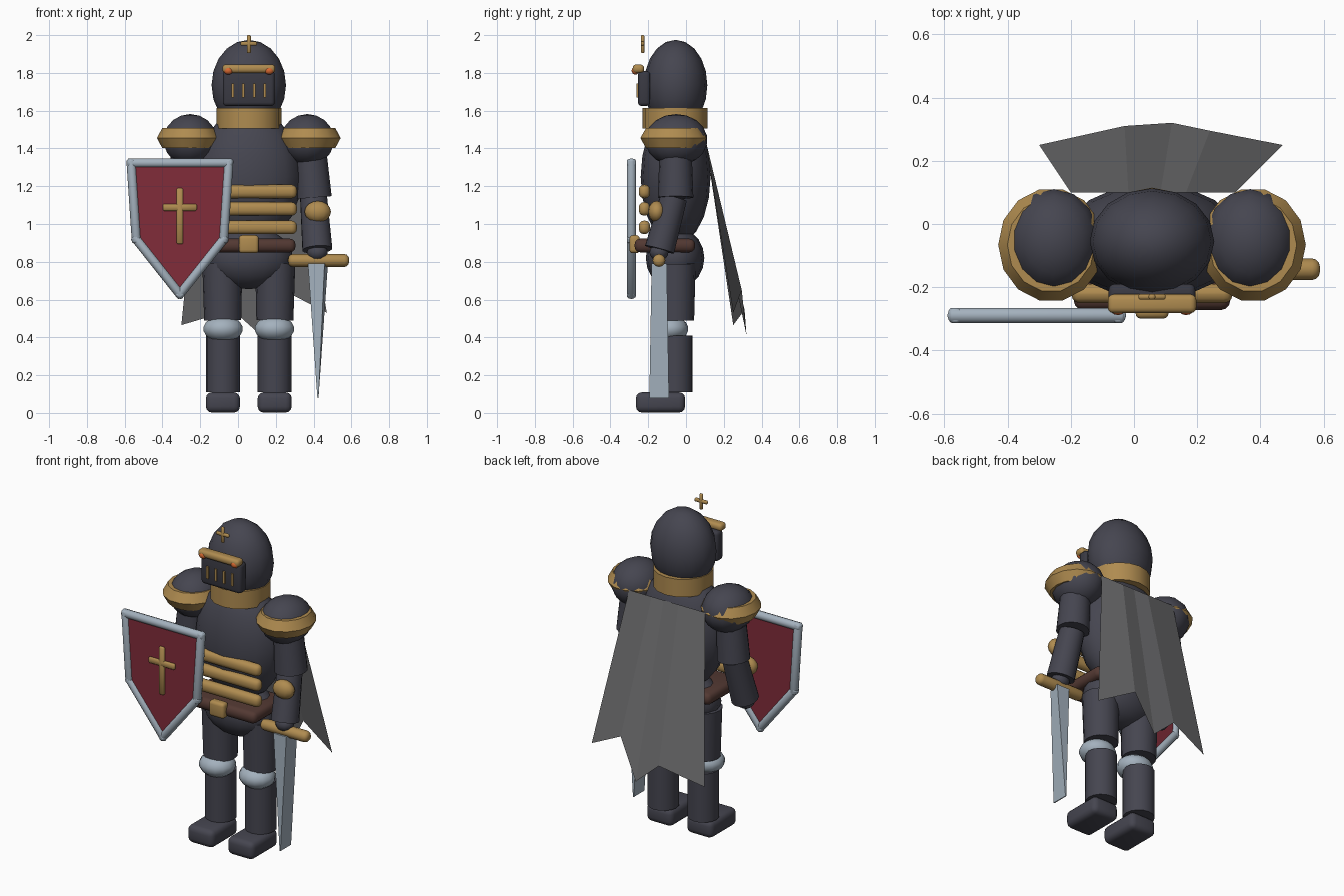
import bpy, bmesh, math
from mathutils import Vector, Matrix

if "Cube" in bpy.data.objects:
    bpy.data.objects.remove(bpy.data.objects["Cube"])

CX, CY = 0.057, -0.055   # body axis


def mat(name, col):
    m = bpy.data.materials.new(name)
    m.diffuse_color = (*col, 1)
    m.use_nodes = True
    m.node_tree.nodes["Principled BSDF"].inputs["Base Color"].default_value = m.diffuse_color
    return m


DARK = mat("dark_armour", (0.06, 0.06, 0.08))
VISOR = mat("visor_black", (0.042, 0.042, 0.056))
GOLD = mat("gold", (0.43, 0.26, 0.08))
STEEL = mat("steel", (0.37, 0.44, 0.51))
RED = mat("red", (0.22, 0.025, 0.042))
BROWN = mat("leather", (0.085, 0.04, 0.032))
ORANGE = mat("orange", (0.70, 0.14, 0.03))
CAPE = mat("cape_grey", (0.155, 0.155, 0.16))


def finish(name, bm, m, smooth=True):
    bmesh.ops.recalc_face_normals(bm, faces=bm.faces)
    me = bpy.data.meshes.new(name)
    bm.to_mesh(me)
    bm.free()
    ob = bpy.data.objects.new(name, me)
    bpy.context.collection.objects.link(ob)
    me.materials.append(m)
    if smooth:
        bpy.ops.object.select_all(action='DESELECT')
        ob.select_set(True)
        bpy.context.view_layer.objects.active = ob
        bpy.ops.object.shade_smooth_by_angle(angle=math.radians(50))
    return ob


def ball(name, m, loc, rad, seg=16, rings=10):
    bm = bmesh.new()
    bmesh.ops.create_uvsphere(bm, u_segments=seg, v_segments=rings, radius=1,
                              matrix=Matrix.Translation(loc) @ Matrix.Diagonal((*rad, 1)))
    return finish(name, bm, m)


def box(name, m, loc, size, bevel=0.0, seg=3):
    bm = bmesh.new()
    bmesh.ops.create_cube(bm, size=1, matrix=Matrix.Translation(loc) @ Matrix.Diagonal((*size, 1)))
    if bevel:
        bmesh.ops.bevel(bm, geom=bm.edges[:], offset=bevel, segments=seg, profile=0.5,
                        affect='EDGES')
    return finish(name, bm, m)


def rod(name, m, a, b, r1, r2=None, seg=16, round_end=0.0):
    a, b = Vector(a), Vector(b)
    d = b - a
    bm = bmesh.new()
    rot = d.to_track_quat('Z', 'Y').to_matrix().to_4x4()
    bmesh.ops.create_cone(bm, cap_ends=True, segments=seg, radius1=r1,
                          radius2=r1 if r2 is None else r2, depth=d.length,
                          matrix=Matrix.Translation((a + b) / 2) @ rot)
    if round_end:
        rims = [e for e in bm.edges if any(len(f.verts) > 4 for f in e.link_faces)]
        bmesh.ops.bevel(bm, geom=rims, offset=round_end, segments=3, profile=0.5, affect='EDGES')
    return finish(name, bm, m)


def ring(name, m, loc, major, minor, scale, seg=16, sides=8):
    bm = bmesh.new()
    rows = []
    for i in range(seg):
        a = 2 * math.pi * i / seg
        row = []
        for j in range(sides):
            t = 2 * math.pi * j / sides
            r = major + minor * math.cos(t)
            row.append(bm.verts.new((loc[0] + r * math.cos(a) * scale[0],
                                     loc[1] + r * math.sin(a) * scale[1],
                                     loc[2] + minor * math.sin(t) * scale[2])))
        rows.append(row)
    for i in range(seg):
        p, q = rows[i], rows[(i + 1) % seg]
        for j in range(sides):
            k = (j + 1) % sides
            bm.faces.new((p[j], q[j], q[k], p[k]))
    return finish(name, bm, m)


# --- Head ---
ball("helmet", DARK, (CX, CY, 1.735), (0.197, 0.168, 0.24))
rod("collar", GOLD, (CX, CY - 0.002, 1.505), (CX, CY - 0.002, 1.615), 0.172)
box("visor", VISOR, (CX, -0.222, 1.717), (0.275, 0.065, 0.185), 0.02)
box("brow_bar", GOLD, (CX, -0.252, 1.822), (0.28, 0.06, 0.045), 0.018)
for i in range(4):
    box("visor_slot", GOLD, (CX - 0.085 + i * 0.0567, -0.256, 1.707), (0.014, 0.014, 0.075))
for s in (-1, 1):
    ball("eye", ORANGE, (CX + s * 0.108, -0.268, 1.812), (0.025, 0.02, 0.021), 12, 8)
box("crest_upright", GOLD, (CX, -0.23, 1.952), (0.021, 0.018, 0.096), 0.005, 1)
box("crest_arm", GOLD, (CX, -0.23, 1.955), (0.086, 0.018, 0.021), 0.005, 1)

# --- Trunk ---
ball("torso", DARK, (CX, CY, 1.25), (0.28, 0.185, 0.36))
ball("hips", DARK, (CX, -0.058, 0.82), (0.235, 0.155, 0.165))
for z in (1.172, 1.08, 0.982):
    box("chest_band", GOLD, (CX, -0.22, z), (0.51, 0.06, 0.072), 0.028)
box("belt", BROWN, (CX, -0.112, 0.886), (0.495, 0.32, 0.072), 0.03)
box("buckle", GOLD, (CX, -0.272, 0.893), (0.105, 0.055, 0.095), 0.018)

# --- Arms and legs, both sides ---
for s, side in ((-1, "left"), (1, "right")):
    def at(x, y, z):
        return (CX + s * x, y, z)
    ball(side + "_shoulder", DARK, at(0.31, -0.052, 1.445), (0.145, 0.165, 0.137), 14, 9)
    ring(side + "_shoulder_ring", GOLD, at(0.319, -0.066, 1.455), 0.118, 0.062, (0.93, 1.0, 1.0),
         seg=14, sides=6)
    rod(side + "_upper_arm", DARK, at(0.325, CY, 1.39), at(0.345, CY, 1.14), 0.085, 0.094)
    rod(side + "_forearm", DARK, at(0.343, -0.065, 1.14), at(0.363, -0.14, 0.865), 0.072, 0.08)
    ball(side + "_elbow", GOLD, at(0.365, -0.155, 1.065), (0.07, 0.045, 0.057), 12, 8)
    ball(side + "_hand", DARK, at(0.363, -0.143, 0.85), (0.055, 0.05, 0.045), 12, 8)
    rod(side + "_thigh", DARK, at(0.138, CY, 0.49), at(0.14, CY, 0.79), 0.098, 0.106)
    ball(side + "_knee", STEEL, at(0.136, -0.088, 0.445), (0.107, 0.1, 0.07), 14, 9)
    rod(side + "_shin", DARK, at(0.137, CY, 0.11), at(0.137, CY, 0.41), 0.09)
    box(side + "_boot", DARK, at(0.137, -0.135, 0.056), (0.18, 0.26, 0.108), 0.032)

# --- Shield: panel, tubular rim, emblem ---
SY = -0.289
corners = [(-0.565, 1.323), (-0.05, 1.323), (-0.077, 0.92), (-0.308, 0.63), (-0.538, 0.92)]
bm = bmesh.new()
front = [bm.verts.new((x, SY - 0.01, z)) for x, z in corners]
back = [bm.verts.new((x, SY + 0.01, z)) for x, z in corners]
bm.faces.new(front)
bm.faces.new(back[::-1])
for i in range(5):
    j = (i + 1) % 5
    bm.faces.new((front[j], front[i], back[i], back[j]))
finish("shield_panel", bm, RED, False)
for i in range(5):
    p, q = (Vector((x, SY, z)) for x, z in (corners[i], corners[(i + 1) % 5]))
    e = (q - p).normalized() * 0.02
    rod("shield_rim", STEEL, p - e, q + e, 0.025, seg=10, round_end=0.01)
box("emblem_upright", GOLD, (-0.308, SY - 0.014, 1.042), (0.036, 0.02, 0.295), 0.006, 1)
box("emblem_arm", GOLD, (-0.308, SY - 0.014, 1.088), (0.18, 0.02, 0.036), 0.006, 1)

# --- Sword ---
rod("sword_guard", GOLD, (0.265, -0.143, 0.807), (0.588, -0.143, 0.807), 0.034, seg=12,
    round_end=0.025)
bm = bmesh.new()
top = [bm.verts.new((0.423 + x, -0.142 + y, 0.79)) for x, y in
       ((-0.053, -0.04), (0.035, -0.04), (0.053, 0.04), (-0.035, 0.04))]
tip = [bm.verts.new((0.423 + x, -0.142 + y, 0.08)) for x, y in
       ((-0.003, -0.052), (0.003, -0.052), (0.003, 0.052), (-0.003, 0.052))]
bm.faces.new(top)
bm.faces.new(tip[::-1])
for i in range(4):
    j = (i + 1) % 4
    bm.faces.new((top[j], top[i], tip[i], tip[j]))
finish("sword_blade", bm, STEEL, False)

# --- Cape with ragged hem ---
hem = [(-0.30, 0.25, 0.465), (-0.03, 0.31, 0.545), (0.12, 0.32, 0.412),
       (0.24, 0.295, 0.65), (0.47, 0.25, 0.53)]
bm = bmesh.new()
low = [bm.verts.new(p) for p in hem]
high = [bm.verts.new((-0.2 + 0.52 * (p[0] + 0.30) / 0.77, 0.1, 1.46)) for p in hem]
for i in range(4):
    bm.faces.new((low[i], low[i + 1], high[i + 1], high[i]))
finish("cape", bm, CAPE, False)
